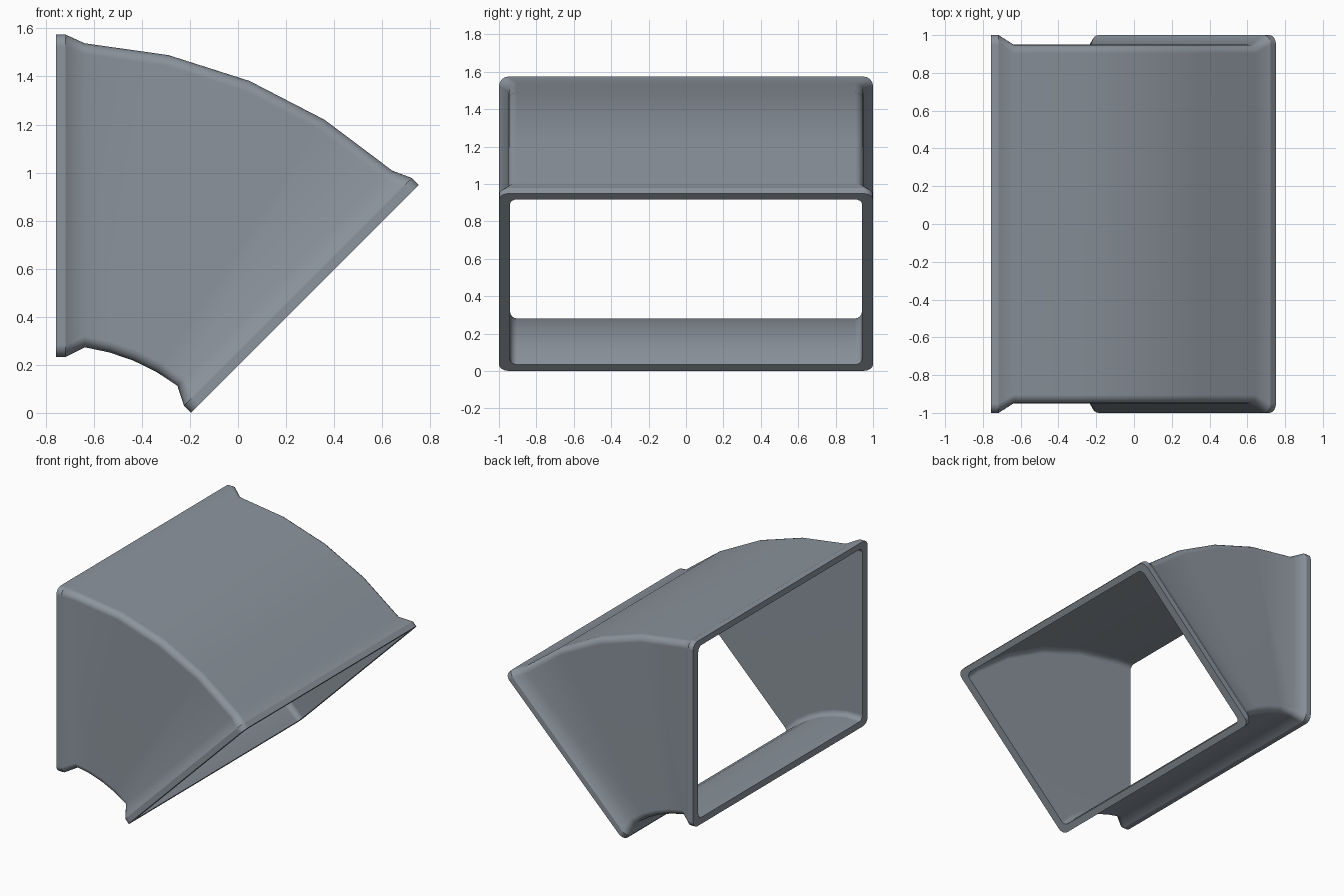
import bpy, bmesh
from math import sin, cos, radians, pi, atan2, degrees, hypot
from mathutils import Vector

if "Cube" in bpy.data.objects:
    bpy.data.objects.remove(bpy.data.objects["Cube"])

PX, PZ = -0.757, -0.56          # bend centre of the 45 degree elbow
BEND = 45
SEG = 4                         # segments per rounded corner


def at_end(end, r, off):
    """Point at radius r, moved off inward from an end plane (0 or 1)."""
    a = radians(BEND * end)
    n = 1 if end == 0 else -1
    return Vector((r * sin(a) + n * off * cos(a), r * cos(a) - n * off * sin(a)))


def on_arc(r, deg):
    return Vector((r * sin(radians(deg)), r * cos(radians(deg))))


def ring(bm, lo, hi, half, rad):
    """Rounded rectangle spanning lo to hi in the xz plane and +-half in y."""
    d = hi - lo
    length = d.length
    d.normalize()
    verts = []
    corners = ((half - rad, length - rad), (-half + rad, length - rad),
               (-half + rad, rad), (half - rad, rad))
    for q, (cy, ch) in enumerate(corners):
        for i in range(SEG + 1):
            t = (q + i / SEG) * pi / 2
            p = lo + d * (ch + rad * sin(t))
            verts.append(bm.verts.new((PX + p.x, cy + rad * cos(t), PZ + p.y)))
    return verts


def arc_rings(bm, r0, r1, half, rad, off=0.119, steps=4):
    """Rings of the curved body between the two flanges."""
    a0, a1 = degrees(atan2(off, r0)), degrees(atan2(off, r1))
    h0, h1 = hypot(r0, off), hypot(r1, off)
    out = []
    for i in range(steps + 1):
        t = i / steps
        out.append(ring(bm, on_arc(h0, a0 + (BEND - 2 * a0) * t),
                        on_arc(h1, a1 + (BEND - 2 * a1) * t), half, rad))
    return out


bm = bmesh.new()


def end_ring(end, off, r0, r1, half, rad):
    return ring(bm, at_end(end, r0, off), at_end(end, r1, off), half, rad)


FLANGE = (0.793, 2.134, 1.0, 0.05)
OUTER = (0.833, 2.098, 0.95, 0.045)
INNER = (0.841, 2.09, 0.941, 0.038)

# outside skin: flange, curved body, flange
rings = [end_ring(0, 0, *FLANGE), end_ring(0, 0.04, *FLANGE)]
rings += arc_rings(bm, *OUTER)
rings += [end_ring(1, 0.04, *FLANGE), end_ring(1, 0, *FLANGE)]
# inside skin, running back to the first opening
rings += [end_ring(1, 0, *INNER)]
rings += arc_rings(bm, *INNER)[::-1]
rings += [end_ring(0, 0, *INNER)]

# join consecutive rings into a closed shell
for a, b in zip(rings, rings[1:] + rings[:1]):
    n = len(a)
    for i in range(n):
        j = (i + 1) % n
        bm.faces.new((a[i], a[j], b[j], b[i])).smooth = True
bmesh.ops.recalc_face_normals(bm, faces=bm.faces)

# crisp edges on the flange rims only, everything else blends
for k in (0, 1, 7, 8, 9, len(rings) - 1):
    loop = rings[k]
    for a, b in zip(loop, loop[1:] + loop[:1]):
        bm.edges.get((a, b)).smooth = False

mesh = bpy.data.meshes.new("duct_elbow")
bm.to_mesh(mesh)
bm.free()
duct = bpy.data.objects.new("duct_elbow", mesh)
bpy.context.collection.objects.link(duct)

# keep the broad walls evenly shaded
weighted = duct.modifiers.new("even_shading", 'WEIGHTED_NORMAL')
weighted.keep_sharp = True

# blue-grey sheet metal
metal = bpy.data.materials.new("blue_grey_metal")
metal.diffuse_color = (0.26, 0.295, 0.335, 1)
metal.use_nodes = True
metal.node_tree.nodes["Principled BSDF"].inputs["Base Color"].default_value = metal.diffuse_color
mesh.materials.append(metal)
